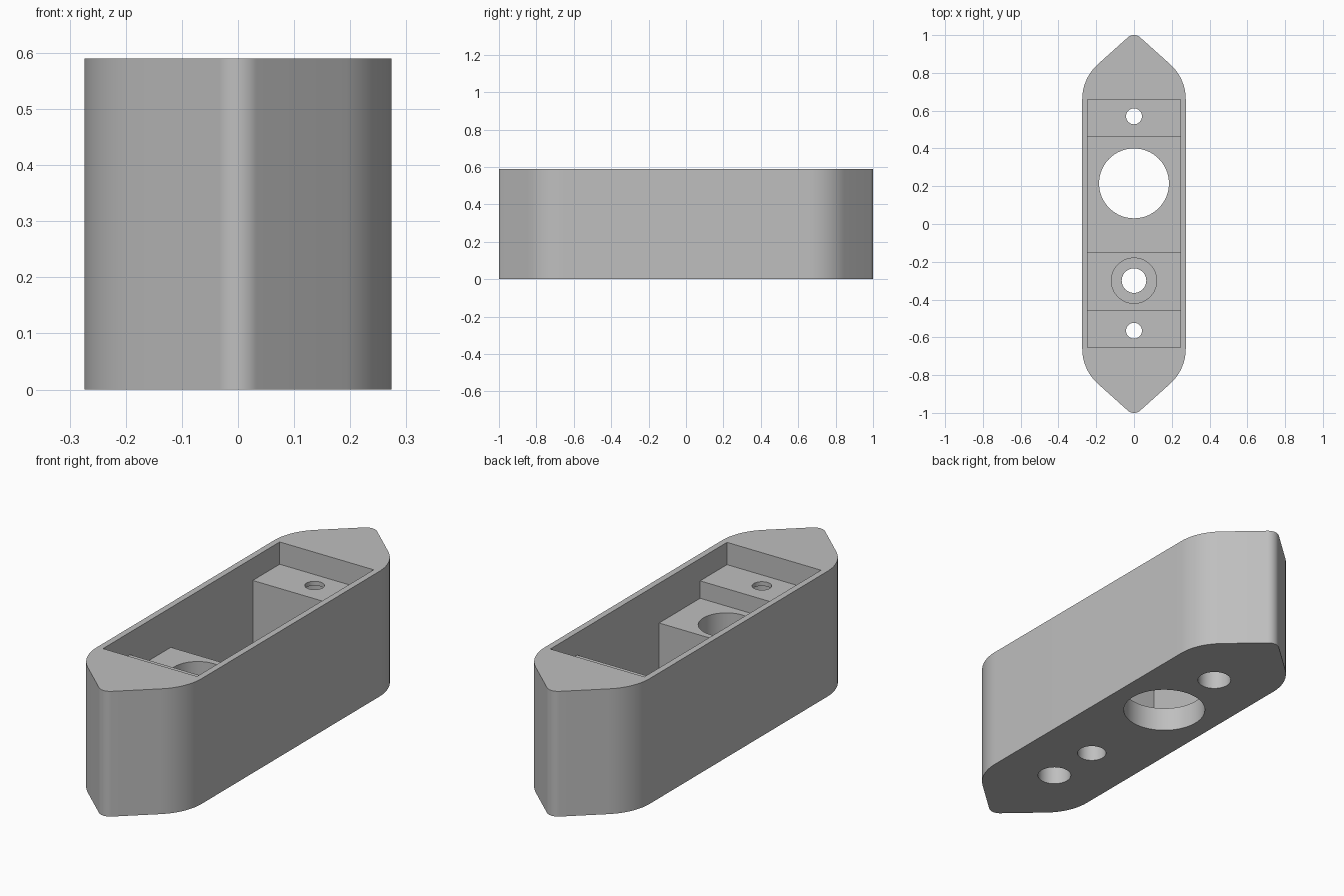
import bpy, bmesh
from math import sin, cos, radians, pi
from mathutils import Vector

cube = bpy.data.objects.get("Cube")
if cube:
    bpy.data.objects.remove(cube, do_unlink=True)

HEIGHT = 0.59
LEDGE_Z, BOSS_Z, FLOOR_Z = 0.485, 0.403, 0.115
LIP = 0.02          # thin web left above the screw recesses

grey = bpy.data.materials.new("plain grey")
grey.use_nodes = True
colour = (0.52, 0.52, 0.52, 1)
grey.diffuse_color = colour
grey.node_tree.nodes["Principled BSDF"].inputs["Base Color"].default_value = colour


def prism(name, points, offset):
    """Solid made by sweeping a flat outline along an offset."""
    bm = bmesh.new()
    face = bm.faces.new([bm.verts.new(p) for p in points])
    top = bmesh.ops.extrude_face_region(bm, geom=[face])["geom"]
    bmesh.ops.translate(bm, vec=Vector(offset),
                        verts=[g for g in top if isinstance(g, bmesh.types.BMVert)])
    bmesh.ops.recalc_face_normals(bm, faces=bm.faces)
    mesh = bpy.data.meshes.new(name)
    bm.to_mesh(mesh)
    bm.free()
    mesh.materials.append(grey)
    obj = bpy.data.objects.new(name, mesh)
    bpy.context.collection.objects.link(obj)
    return obj


def arc(cx, cy, r, start, end, steps):
    angles = [radians(start + (end - start) * i / steps) for i in range(steps + 1)]
    return [(cx + r * cos(a), cy + r * sin(a)) for a in angles]


def cylinder(name, y, r, z0, z1, sides=64):
    ring = [(r * cos(2 * pi * i / sides), y + r * sin(2 * pi * i / sides), z0)
            for i in range(sides)]
    return prism(name, ring, (0, 0, z1 - z0))


def cut(target, cutter):
    cutter.hide_render = True
    mod = target.modifiers.new(cutter.name, "BOOLEAN")
    mod.operation = "DIFFERENCE"
    mod.solver = "EXACT"
    mod.object = cutter
    bpy.context.view_layer.objects.active = target
    bpy.ops.object.modifier_apply(modifier=mod.name)
    bpy.data.objects.remove(cutter, do_unlink=True)


# Housing: long body with rounded shoulders and blunt pointed ends
quarter = arc(0.024, 0.66, 0.25, 0, 48, 14) + arc(0, 0.95, 0.05, 48, 90, 8)
back = quarter + [(-x, y) for x, y in reversed(quarter[:-1])]
outline = back + [(-x, -y) for x, y in back]
housing = prism("housing", [(x, y, 0) for x, y in outline], (0, 0, HEIGHT))

# Stepped pocket: front ledge, boss, deep well, back ledge
steps = [(-0.655, 0.7), (-0.655, LEDGE_Z), (-0.455, LEDGE_Z), (-0.455, BOSS_Z),
         (-0.15, BOSS_Z), (-0.15, FLOOR_Z), (0.46, FLOOR_Z), (0.46, LEDGE_Z),
         (0.66, LEDGE_Z), (0.66, 0.7)]
cut(housing, prism("pocket", [(-0.245, y, z) for y, z in steps], (0.49, 0, 0)))

# Large opening in the well floor
cut(housing, cylinder("floor_opening", 0.215, 0.185, -0.1, 0.3))

# Boss counterbore and its through hole
cut(housing, cylinder("boss_counterbore", -0.30, 0.12, FLOOR_Z, 0.5))
cut(housing, cylinder("boss_hole", -0.30, 0.065, -0.1, 0.3))

# Screw holes with wide recesses from below
for y in (-0.565, 0.57):
    cut(housing, cylinder("screw_recess", y, 0.075, -0.1, LEDGE_Z - LIP))
    cut(housing, cylinder("screw_hole", y, 0.042, 0.3, 0.55))

bpy.ops.object.select_all(action="DESELECT")
housing.select_set(True)
bpy.context.view_layer.objects.active = housing
bpy.ops.object.shade_smooth_by_angle(angle=radians(30))
